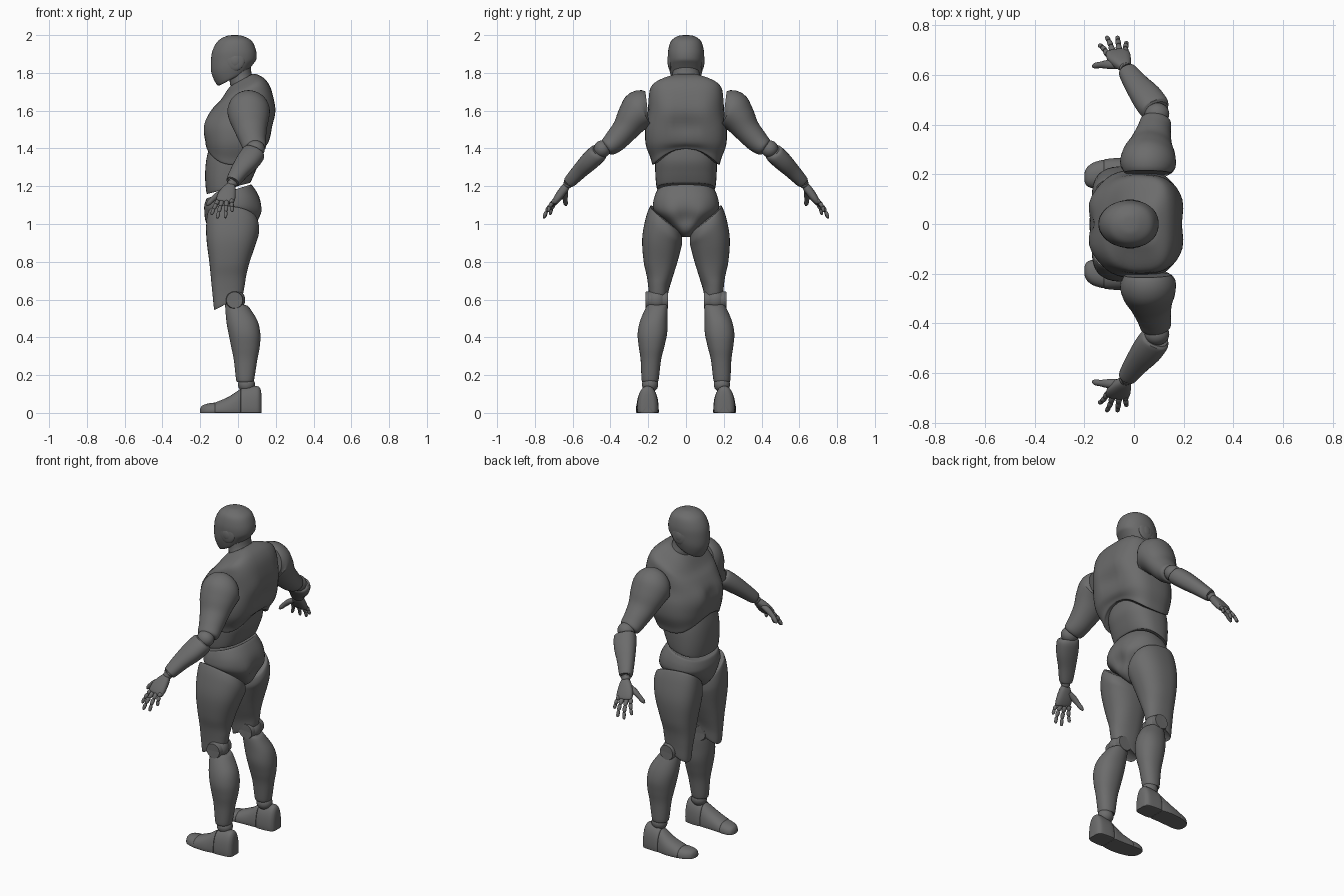
import bpy, bmesh, math
from mathutils import Vector

SEG = 40
GREY = bpy.data.materials.new("dark_grey")
GREY.diffuse_color = (.15, .15, .15, 1)


def smooth_rows(rows, steps=5):
    """Catmull-Rom interpolation of every column of the section table."""
    out = []
    for i in range(len(rows) - 1):
        a, b, c, d = (rows[max(0, min(len(rows) - 1, i + k))] for k in (-1, 0, 1, 2))
        for s in range(steps):
            t = s / steps
            out.append([0.5 * (2 * q + (r - p) * t + (2 * p - 5 * q + 4 * r - w) * t * t
                               + (3 * q - p - 3 * r + w) * t ** 3)
                        for p, q, r, w in zip(a, b, c, d)])
    return out + [list(rows[-1])]


def oval(angle, n):
    c, s = math.cos(angle), math.sin(angle)
    return (math.copysign(abs(c) ** (2 / n), c), math.copysign(abs(s) ** (2 / n), s))


def loft(name, rings, side=1, bumps=()):
    """Skin closed rings, cap both ends, apply soft bumps, mirror in y if side is -1."""
    for c, r, d in bumps:
        for ring in rings:
            for p in ring:
                p += Vector(d) * math.exp(-(p - Vector(c)).length_squared / r ** 2)
    bm = bmesh.new()
    vr = [[bm.verts.new((p.x, p.y * side, p.z)) for p in ring] for ring in rings]
    m = len(vr[0])
    for a, b in zip(vr, vr[1:]):
        for i in range(m):
            bm.faces.new((a[i], a[(i + 1) % m], b[(i + 1) % m], b[i]))
    for ring in (vr[0], vr[-1]):
        mid = bm.verts.new(sum((v.co for v in ring), Vector()) / m)
        for i in range(m):
            bm.faces.new((ring[i], ring[(i + 1) % m], mid))
    bmesh.ops.recalc_face_normals(bm, faces=bm.faces)
    me = bpy.data.meshes.new(name)
    bm.to_mesh(me)
    bm.free()
    ob = bpy.data.objects.new(name, me)
    bpy.context.collection.objects.link(ob)
    finish(ob)


def finish(ob):
    ob.data.materials.append(GREY)
    bpy.ops.object.select_all(action='DESELECT')
    bpy.context.view_layer.objects.active = ob
    ob.select_set(True)
    bpy.ops.object.shade_smooth_by_angle(angle=math.radians(40))


def body(name, rows, nf=2.3, nb=2.3, side=1, bumps=()):
    """Upright part. Row: z, x front, x back, y min, y max, slope x, slope y, arch."""
    rings = []
    for z, x0, x1, y0, y1, sx, sy, arch in smooth_rows(rows):
        ring = []
        for i in range(SEG):
            a = math.tau * i / SEG
            c, s = oval(a, nf if math.cos(a) < 0 else nb)
            dx, dy = c * (x1 - x0) / 2, s * (y1 - y0) / 2
            ring.append(Vector(((x0 + x1) / 2 + dx, (y0 + y1) / 2 + dy,
                                z + sx * dx + sy * dy + arch * (1 - s * s))))
        rings.append(ring)
    loft(name, rings, side, bumps)


def limb(name, rows, n=2.0, side=1, seg=24, steps=4):
    """Part along a path. Row: x, y, z, half width (x-ish), half thickness."""
    rows = smooth_rows(rows, steps)
    rings = []
    for k, (x, y, z, a, b) in enumerate(rows):
        t = (Vector(rows[min(k + 1, len(rows) - 1)][:3]) - Vector(rows[max(k - 1, 0)][:3])).normalized()
        v = (Vector((1, 0, 0)) - t * t.x).normalized()
        u = t.cross(v)
        pts = [oval(math.tau * i / seg, n) for i in range(seg)]
        rings.append([Vector((x, y, z)) + v * a * c + u * b * s for c, s in pts])
    loft(name, rings, side)


def shoe(name, rows, side):
    """Flat-soled part, narrower on top. Row: x, y centre, half width, height."""
    rings = []
    for x, y, w, h in smooth_rows(rows):
        pts = [oval(math.tau * i / SEG, 2.4) for i in range(SEG)]
        rings.append([Vector((x, y + w * c * (1.04 - .22 * max(0, .35 + .65 * s)),
                              max(0, h * (.35 + .65 * s)))) for c, s in pts])
    loft(name, rings, side)


def ball(name, loc, scale, side=1):
    bpy.ops.mesh.primitive_uv_sphere_add(segments=28, ring_count=16, radius=1,
                                         location=(loc[0], loc[1] * side, loc[2]))
    ob = bpy.context.object
    ob.name, ob.scale = name, scale
    finish(ob)


def sym(x, y, z, r, d):
    return [((x, y, z), r, d), ((x, -y, z), r, d)]


def centred(rows):
    """Rows z, x front, x back, half width, slope, arch for parts on the middle plane."""
    return [(z, a, b, -w, w, s, 0, k) for z, a, b, w, s, k in rows]


# Head and neck
body("head", centred([
    (2.0, -.025, -.01, .008, 0, 0), (1.995, -.06, .025, .042, 0, 0),
    (1.97, -.105, .072, .078, 0, 0), (1.92, -.134, .095, .094, 0, 0),
    (1.87, -.143, .098, .095, .05, 0), (1.825, -.14, .085, .09, .25, 0),
    (1.782, -.112, .066, .077, .5, 0), (1.772, -.098, .052, .066, .52, 0)]), 2.0, 2.2)
limb("neck", [(.0, 0, 1.86, .066, .07), (.012, 0, 1.79, .06, .072),
              (.02, 0, 1.755, .064, .078), (.035, 0, 1.70, .066, .082)])

# Torso
body("chest", centred([
    (1.762, -.04, .075, .08, .55, 0), (1.748, -.06, .10, .112, .55, 0),
    (1.712, -.09, .145, .183, .45, 0), (1.66, -.13, .178, .198, .28, 0),
    (1.58, -.162, .188, .202, .12, 0), (1.50, -.17, .18, .216, 0, 0),
    (1.42, -.17, .163, .213, 0, .015), (1.35, -.168, .138, .188, 0, .06),
    (1.315, -.163, .128, .178, 0, .085), (1.318, -.152, .117, .168, 0, .085)]), 2.5, 3.2,
    bumps=sym(-.16, .085, 1.51, .07, (-.018, 0, 0)) + sym(.18, .085, 1.6, .07, (.013, 0, 0))
    + [((-.18, 0, 1.53), .04, (.014, 0, 0)), ((.19, 0, 1.52), .05, (-.02, 0, 0))])
body("abdomen", centred([
    (1.43, -.145, .11, .15, 0, 0), (1.34, -.168, .112, .163, 0, 0),
    (1.26, -.174, .09, .162, .1, 0), (1.195, -.167, .068, .156, .25, 0),
    (1.19, -.158, .06, .148, .25, 0)]), 2.4, 2.6)
body("pelvis", centred([
    (1.172, -.155, .062, .145, .3, 0), (1.168, -.168, .075, .156, .3, 0),
    (1.12, -.178, .112, .173, .15, 0), (1.07, -.178, .12, .168, 0, 0),
    (1.01, -.17, .112, .10, 0, 0), (.96, -.13, .085, .048, 0, 0),
    (.93, -.075, .04, .02, 0, 0)]), 2.3, 2.4,
    bumps=sym(.11, .075, 1.07, .055, (.012, 0, 0)) + [((.12, 0, 1.03), .045, (-.02, 0, 0))])

knuckles = {"index": ((-.105, .68, 1.125), (-.14, .72, 1.05)),
            "middle": ((-.085, .692, 1.12), (-.11, .753, 1.03)),
            "ring": ((-.06, .697, 1.12), (-.067, .753, 1.032)),
            "little": ((-.036, .69, 1.128), (-.03, .73, 1.065))}

for side, tag in ((1, "right"), (-1, "left")):
    # Ear discs
    ball(f"ear_disc_{tag}", (-.015, .083, 1.865), (.05, .014, .053), side)
    ball(f"ear_cap_{tag}", (-.015, .086, 1.865), (.032, .013, .036), side)

    # Arm
    limb(f"upper_arm_{tag}", [
        (.055, .206, 1.61, .095, .092), (.056, .24, 1.602, .112, .108),
        (.06, .28, 1.56, .106, .09), (.068, .322, 1.50, .086, .071),
        (.08, .375, 1.44, .069, .061), (.088, .412, 1.408, .062, .05),
        (.09, .422, 1.40, .05, .04)], side=side, seg=36)
    ball(f"elbow_{tag}", (.092, .443, 1.397), (.05, .045, .046), side)
    limb(f"forearm_{tag}", [
        (.09, .458, 1.385, .05, .038), (.082, .468, 1.373, .062, .05),
        (.052, .51, 1.333, .062, .05), (.012, .56, 1.283, .05, .042),
        (-.025, .612, 1.228, .038, .034), (-.029, .618, 1.222, .03, .028)], 2.3, side)
    ball(f"wrist_{tag}", (-.033, .625, 1.212), (.026, .024, .024), side)

    # Hand
    limb(f"palm_{tag}", [
        (-.036, .63, 1.205, .022, .018), (-.045, .645, 1.185, .035, .022),
        (-.06, .67, 1.15, .048, .022), (-.068, .69, 1.122, .047, .017),
        (-.07, .694, 1.115, .038, .01)], 2.6, side)
    for finger, (base, tip) in knuckles.items():
        a, b = Vector(base), Vector(tip)
        for j in range(3):
            p, q = a.lerp(b, j / 3), a.lerp(b, (j + 1) / 3)
            bow = [Vector((0, .006, .004)) * k for k in (0, 1, 1, 0)]
            p, q, r = p + bow[j], q + bow[j + 1], .0125 - .0015 * j
            limb(f"{finger}_finger_{j + 1}_{tag}", [
                (*p, r * .75, r * .75), (*p.lerp(q, .2), r, r),
                (*p.lerp(q, .75), r * .92, r * .92), (*q, r * .5, r * .5)], 2, side, 12, 2)
    limb(f"thumb_{tag}", [
        (-.07, .642, 1.175, .014, .018), (-.105, .642, 1.155, .016, .018),
        (-.135, .64, 1.13, .014, .013), (-.155, .637, 1.11, .012, .012),
        (-.166, .634, 1.098, .005, .005)], 2, side, 14)

    # Leg: row z, x front, x back, y inner, y outer, slope x, slope y, arch
    body(f"thigh_{tag}", [
        (1.03, -.15, .09, .035, .182, -.12, .8, 0), (1.022, -.163, .106, .024, .192, -.12, .8, 0),
        (.97, -.169, .112, .02, .214, -.05, .6, 0), (.90, -.165, .096, .024, .232, 0, .2, 0),
        (.80, -.152, .062, .045, .224, 0, 0, 0), (.72, -.143, .044, .07, .207, .1, 0, 0),
        (.65, -.134, .036, .092, .198, .35, 0, 0), (.588, -.126, .026, .1, .193, .52, 0, 0),
        (.588, -.115, .018, .11, .183, .5, 0, 0)], 2.6, 2.3, side)
    ball(f"knee_{tag}", (-.018, .155, .597), (.056, .056, .058), side)
    limb(f"knee_disc_{tag}", [(-.018, .10, .597, .04, .04), (-.018, .105, .597, .046, .046),
                              (-.018, .205, .597, .046, .046), (-.018, .212, .597, .04, .04)], 2, side, 28, 2)
    body(f"shin_{tag}", [
        (.58, -.055, .04, .11, .195, -.2, 0, 0), (.57, -.068, .06, .098, .206, -.2, 0, 0),
        (.49, -.062, .102, .098, .242, 0, 0, 0), (.42, -.05, .118, .1, .256, 0, 0, 0),
        (.35, -.036, .115, .115, .25, 0, 0, 0), (.28, -.022, .102, .132, .24, 0, 0, 0),
        (.175, -.01, .085, .145, .235, 0, 0, 0), (.168, -.002, .077, .153, .227, 0, 0, 0)],
        2.1, 2.2, side)
    ball(f"ankle_{tag}", (.045, .19, .15), (.045, .043, .042), side)

    # Foot
    shoe(f"heel_{tag}", [(.124, .203, .03, .10), (.118, .203, .042, .128), (.10, .203, .054, .142),
                         (.05, .203, .059, .138), (.02, .204, .058, .13), (.014, .204, .052, .122)], side)
    shoe(f"midfoot_{tag}", [(.012, .204, .05, .122), (.006, .204, .056, .122), (-.05, .207, .06, .085),
                            (-.115, .203, .059, .057), (-.12, .203, .054, .052)], side)
    shoe(f"toes_{tag}", [(-.121, .202, .053, .05), (-.126, .201, .058, .054), (-.165, .195, .052, .048),
                         (-.19, .19, .037, .038), (-.2, .188, .015, .022)], side)
